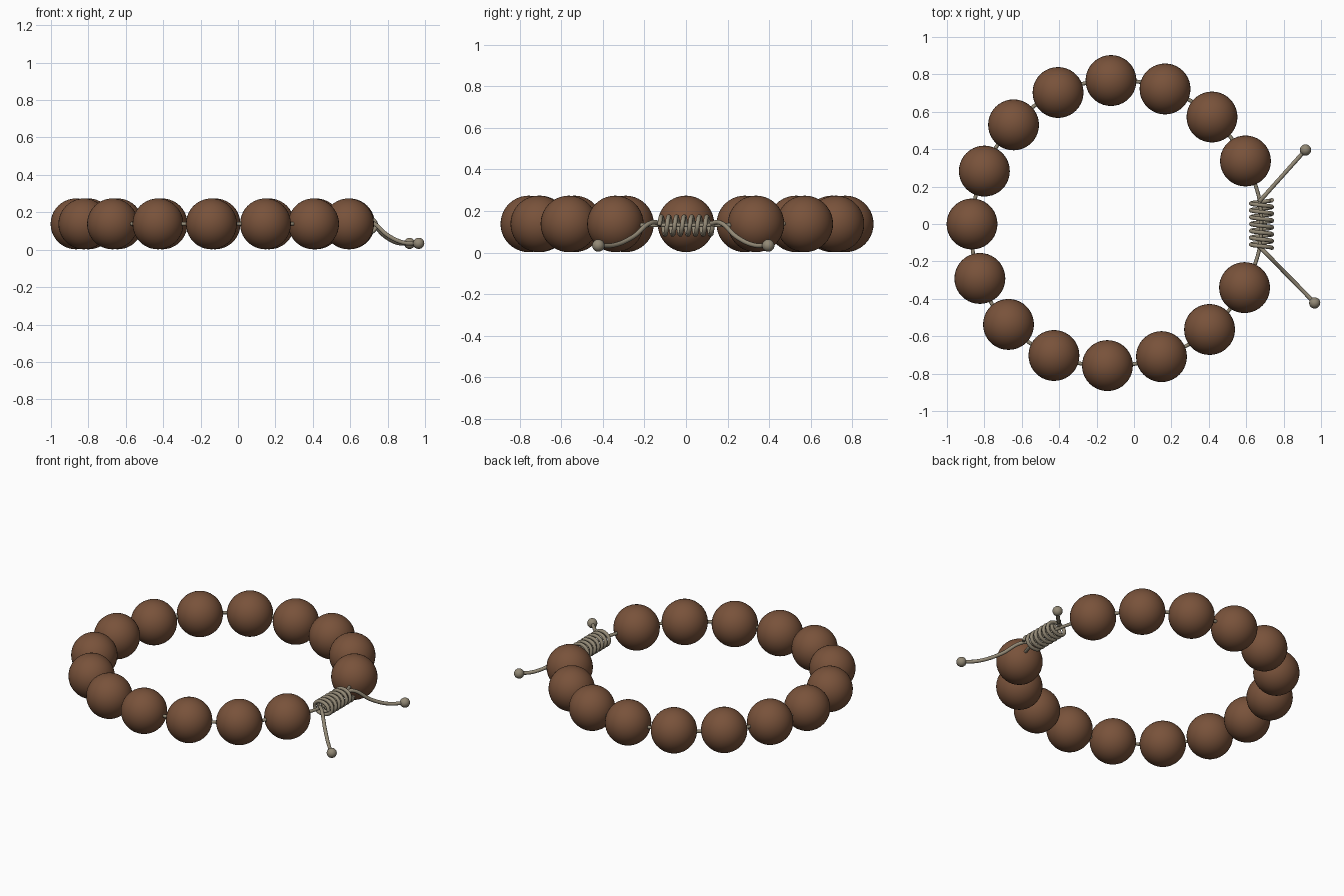
import bpy
import math

if "Cube" in bpy.data.objects:
    bpy.data.objects.remove(bpy.data.objects["Cube"])


def material(name, rgb):
    m = bpy.data.materials.new(name)
    m.diffuse_color = (*rgb, 1)
    m.use_nodes = True
    m.node_tree.nodes["Principled BSDF"].inputs["Base Color"].default_value = m.diffuse_color
    return m


WOOD = material("brown wood", (0.19, 0.085, 0.043))
CORD = material("grey beige cord", (0.29, 0.25, 0.18))


def ball(name, loc, radius, mat, segments):
    bpy.ops.mesh.primitive_uv_sphere_add(segments=segments, ring_count=segments // 2,
                                         radius=radius, location=loc)
    ob = bpy.context.object
    ob.name = name
    ob.data.materials.append(mat)
    bpy.ops.object.shade_smooth()


def tube(name, points, radius, closed=False):
    """Smooth round cord through the points."""
    cu = bpy.data.curves.new(name, 'CURVE')
    cu.dimensions = '3D'
    cu.bevel_depth = radius
    cu.bevel_resolution = 3
    cu.resolution_u = 6
    cu.use_fill_caps = True
    sp = cu.splines.new('BEZIER')
    sp.bezier_points.add(len(points) - 1)
    for bp, p in zip(sp.bezier_points, points):
        bp.co = p
        bp.handle_left_type = bp.handle_right_type = 'AUTO'
    sp.use_cyclic_u = closed
    cu.materials.append(CORD)
    ob = bpy.data.objects.new(name, cu)
    bpy.context.collection.objects.link(ob)
    bpy.ops.object.select_all(action='DESELECT')
    ob.select_set(True)
    bpy.context.view_layer.objects.active = ob
    bpy.ops.object.convert(target='MESH')
    bpy.ops.object.shade_smooth_by_angle(angle=math.radians(50))


# Beads, in order round the slightly uneven ring
Z = 0.138
beads = [(0.596, 0.337), (0.417, 0.572), (0.166, 0.722), (-0.123, 0.767),
         (-0.406, 0.703), (-0.644, 0.53), (-0.80, 0.283), (-0.866, 0.0),
         (-0.824, -0.291), (-0.671, -0.537), (-0.428, -0.703),
         (-0.142, -0.757), (0.147, -0.709), (0.404, -0.564), (0.591, -0.34)]
for i, (x, y) in enumerate(beads):
    ball(f"bead_{i + 1}", (x, y, Z), 0.136, WOOD, 40)

# Cord strung through the beads and the sliding knot
ring = [(x, y, Z) for x, y in beads]
ring += [(0.652, -0.2, 0.132), (0.675, -0.1, 0.132),
         (0.675, 0.1, 0.132), (0.652, 0.2, 0.132)]
tube("ring_cord", ring, 0.01, closed=True)

# Coiled sliding knot
TURNS, STEPS = 7, 12
coil = []
for i in range(TURNS * STEPS + 1):
    a = 2 * math.pi * i / STEPS
    y = -0.128 + 0.256 * i / (TURNS * STEPS)
    coil.append((0.682 + 0.056 * math.cos(a), y, 0.13 + 0.043 * math.sin(a)))
tube("sliding_knot", coil, 0.011)

# Two loose tails drooping to the ground, each ending in a small round knot
for name, s, ex, ey in (("back", 1, 0.917, 0.396), ("front", -1, 0.966, -0.422)):
    path = []
    for t, z in ((0, 0.14), (0.15, 0.145), (0.45, 0.075), (0.75, 0.036), (1, 0.034)):
        path.append((0.67 + (ex - 0.67) * t, s * 0.12 + (ey - s * 0.12) * t, z))
    tube(f"{name}_tail", path, 0.011)
    ball(f"{name}_tail_knot", (ex, ey, 0.034), 0.03, CORD, 20)
